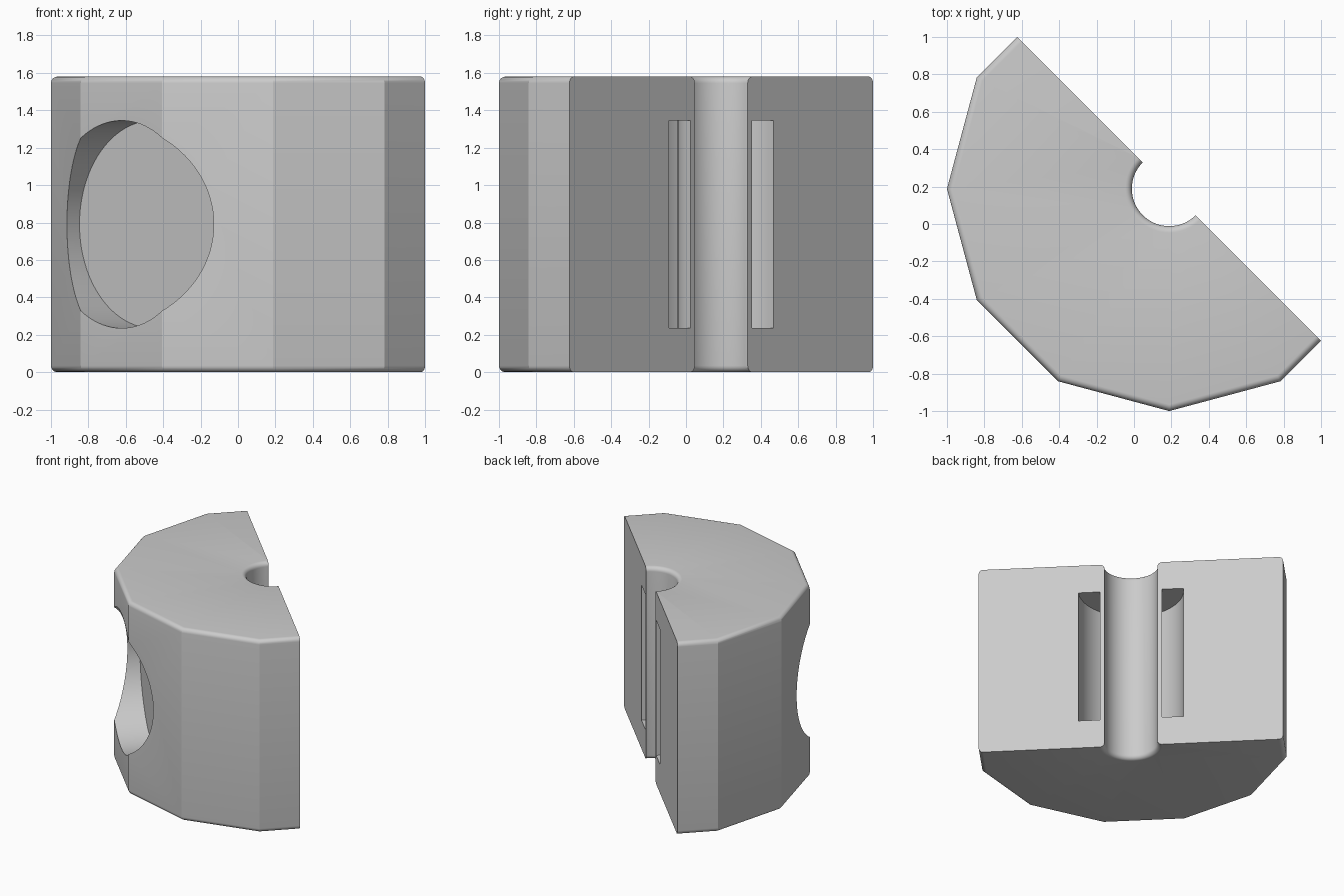
import bpy, bmesh, math
from mathutils import Matrix, Vector

default = bpy.data.objects.get("Cube")
if default:
    bpy.data.objects.remove(default, do_unlink=True)

HEIGHT, RADIUS, FILLET = 1.58, 1.1884, 0.035
CENTRE = Vector((0.1884, 0.1884, 0))
MID = HEIGHT / 2
SOCKET_R, SOCKET_FLOOR = 0.555, 0.91
BORE_R = 0.2

grey = bpy.data.materials.new("light grey")
grey.use_nodes = True
colour = (0.6, 0.6, 0.6, 1)
grey.diffuse_color = colour
grey.node_tree.nodes["Principled BSDF"].inputs["Base Color"].default_value = colour


def finish(name, bm, matrix):
    """Turn a bmesh into a named object."""
    bmesh.ops.recalc_face_normals(bm, faces=bm.faces)
    bm.transform(matrix)
    mesh = bpy.data.meshes.new(name)
    bm.to_mesh(mesh)
    bm.free()
    mesh.materials.append(grey)
    obj = bpy.data.objects.new(name, mesh)
    bpy.context.collection.objects.link(obj)
    return obj


def revolve(name, profile, sides, matrix=Matrix.Translation(CENTRE)):
    """Spin a closed (radius, height) profile around z."""
    bm = bmesh.new()
    verts = [bm.verts.new((r, 0, z)) for r, z in profile]
    edges = [bm.edges.new((verts[i - 1], v)) for i, v in enumerate(verts)]
    bmesh.ops.spin(bm, geom=verts + edges, cent=(0, 0, 0), axis=(0, 0, 1),
                   angle=math.tau, steps=sides, use_merge=True)
    bmesh.ops.remove_doubles(bm, verts=bm.verts, dist=1e-5)
    bmesh.ops.dissolve_degenerate(bm, edges=bm.edges, dist=1e-6)
    loose = [e for e in bm.edges if not e.link_faces]
    bmesh.ops.delete(bm, geom=loose, context='EDGES')
    return finish(name, bm, matrix)


def rounded(radius, side, steps=6):
    """Lower quarter-round; side +1 rounds outward, -1 flares a hole."""
    points = []
    for i in range(steps + 1):
        a = math.pi / 2 * i / steps
        points.append((radius - side * FILLET * (1 - math.sin(a)),
                       FILLET * (1 - math.cos(a))))
    return points


def mirrored(points):
    return points + [(r, HEIGHT - z) for r, z in reversed(points)]


# Twelve-sided body with rounded rims
body = revolve("clamp_half_body", mirrored([(0, 0)] + rounded(RADIUS, 1)), 12)

# Central bore with flared ends
bore = revolve("bore_cutter",
               mirrored([(0, -0.1), (BORE_R + FILLET, -0.1)] + rounded(BORE_R, -1)), 64)

# Ring channel around the bore
low, high = MID - SOCKET_R, MID + SOCKET_R
channel = revolve("channel_cutter",
                  [(0.233, low), (0.396, low), (0.396, high), (0.233, high)], 64)

# Round blind socket in the outer face
outward = Vector((-1, -1, 0)).normalized()
socket_matrix = (Matrix.Translation(CENTRE + Vector((0, 0, MID)))
                 @ outward.to_track_quat('Z', 'Y').to_matrix().to_4x4())
socket = revolve("socket_cutter", [(0, SOCKET_FLOOR), (SOCKET_R, SOCKET_FLOOR),
                                   (SOCKET_R, 1.5), (0, 1.5)], 96, socket_matrix)

# Block that removes the other half
bm = bmesh.new()
bmesh.ops.create_cube(bm, size=4)
half = finish("half_cutter", bm, Matrix.Translation(CENTRE - outward * 2)
              @ Matrix.Rotation(math.radians(45), 4, 'Z'))

for cutter in (bore, channel, socket, half):
    mod = body.modifiers.new(cutter.name, 'BOOLEAN')
    mod.operation = 'DIFFERENCE'
    mod.solver = 'EXACT'
    mod.object = cutter

# Bake the cuts, then drop the cutters
bpy.context.view_layer.update()
result = bpy.data.meshes.new_from_object(
    body.evaluated_get(bpy.context.evaluated_depsgraph_get()))
body.modifiers.clear()
body.data = result
for cutter in (bore, channel, socket, half):
    bpy.data.objects.remove(cutter, do_unlink=True)

# Smooth the curves while the body facets stay flat
bpy.ops.object.select_all(action='DESELECT')
body.select_set(True)
bpy.context.view_layer.objects.active = body
bpy.ops.object.shade_smooth_by_angle(angle=math.radians(25))
